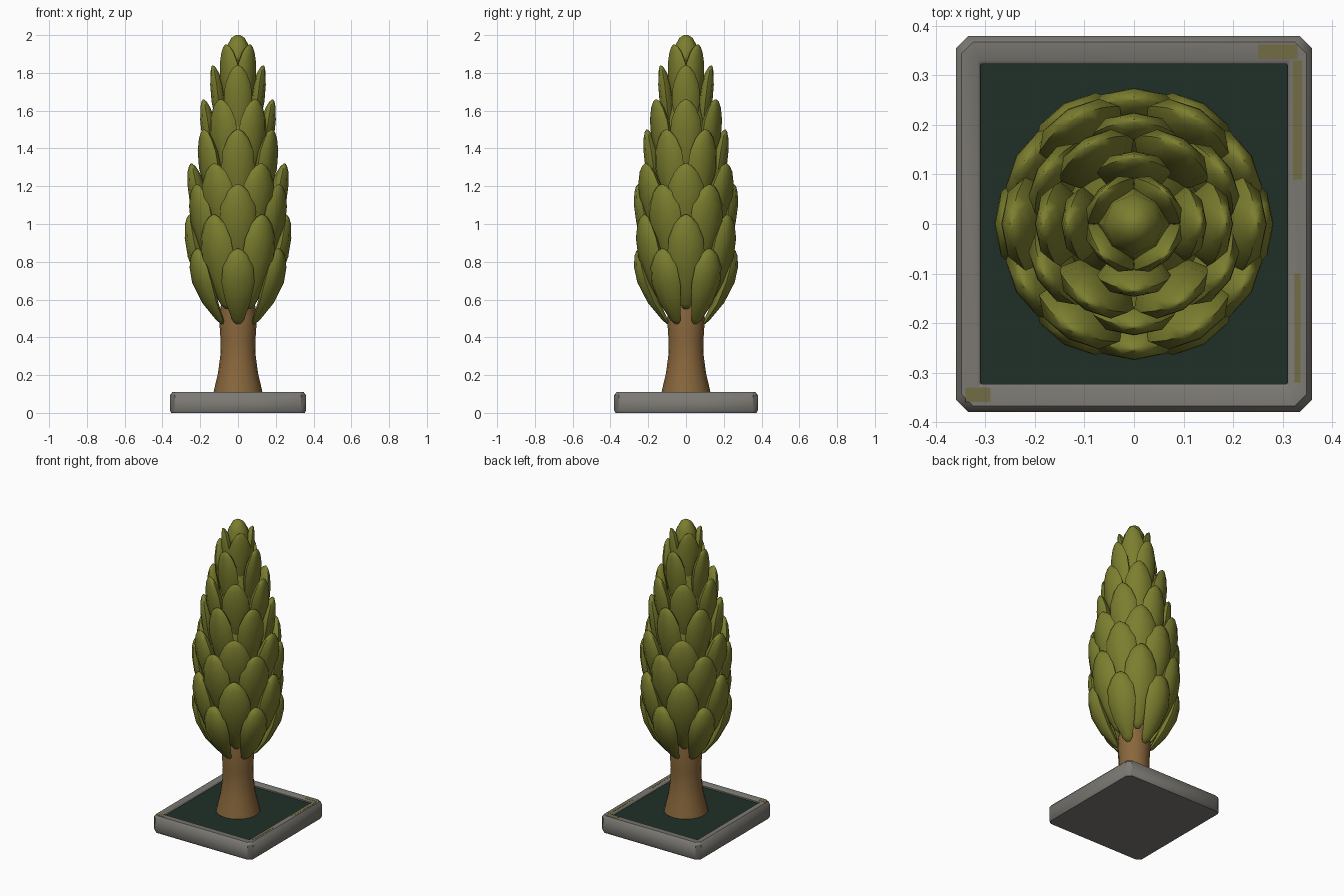
import bpy, bmesh, math
from mathutils import Vector

cube = bpy.data.objects.get("Cube")
if cube:
    bpy.data.objects.remove(cube, do_unlink=True)


def material(name, rgb):
    m = bpy.data.materials.new(name)
    m.use_nodes = True
    m.diffuse_color = (*rgb, 1)
    m.node_tree.nodes["Principled BSDF"].inputs["Base Color"].default_value = (*rgb, 1)
    return m


LEAF = material("olive leaf", (0.2, 0.21, 0.028))
BARK = material("brown bark", (0.25, 0.135, 0.045))
STONE = material("grey stone", (0.2, 0.19, 0.17))
SOIL = material("dark green soil", (0.014, 0.03, 0.021))
MOSS = material("moss stain", (0.17, 0.15, 0.06))


def finish(bm, name, mat, angle=40):
    bmesh.ops.recalc_face_normals(bm, faces=bm.faces[:])
    mesh = bpy.data.meshes.new(name)
    bm.to_mesh(mesh)
    bm.free()
    ob = bpy.data.objects.new(name, mesh)
    bpy.context.collection.objects.link(ob)
    mesh.materials.append(mat)
    bpy.ops.object.select_all(action='DESELECT')
    ob.select_set(True)
    bpy.context.view_layer.objects.active = ob
    bpy.ops.object.shade_smooth_by_angle(angle=math.radians(angle))
    return ob


def loft(bm, loops):
    """Skin a list of point loops and cap both ends."""
    rings = [[bm.verts.new(p) for p in loop] for loop in loops]
    n = len(rings[0])
    for a, b in zip(rings, rings[1:]):
        for i in range(n):
            j = (i + 1) % n
            bm.faces.new((a[i], a[j], b[j], b[i]))
    bm.faces.new(rings[0])
    bm.faces.new(rings[-1])


def lathe(name, profile, mat, sides=16):
    bm = bmesh.new()
    turn = [math.tau * i / sides for i in range(sides)]
    loft(bm, [[(r * math.cos(a), r * math.sin(a), z) for a in turn] for r, z in profile])
    return finish(bm, name, mat)


def box(name, size, centre, mat, bevel=0.0):
    bm = bmesh.new()
    bmesh.ops.create_cube(bm, size=1)
    for v in bm.verts:
        v.co = Vector(a * b + c for a, b, c in zip(v.co, size, centre))
    ob = finish(bm, name, mat)
    if bevel:
        mod = ob.modifiers.new("Bevel", 'BEVEL')
        mod.width, mod.segments = bevel, 2
    return ob


# Leaf outline: length fraction, width fraction, outward bulge fraction
OUTLINE = [(0, .12, 0), (.05, .34, .14), (.28, .74, .58), (.55, 1, .9),
           (.75, .92, 1), (.9, .62, .99), (.97, .34, .93), (1, .08, .85)]


def leaf(bm, angle, base_r, outer_r, z0, z1, half_width, thick):
    out = Vector((math.cos(angle), math.sin(angle), 0))
    side = Vector((-out.y, out.x, 0))
    loops = []
    for t, w, bulge in OUTLINE:
        radius = base_r + (outer_r - base_r) * bulge - thick * w
        middle = out * radius + Vector((0, 0, z0 + (z1 - z0) * t))
        loops.append([middle + side * (half_width * w * math.sin(a)) + out * (thick * w * math.cos(a))
                      for a in (math.tau * k / 8 for k in range(8))])
    loft(bm, loops)


# Leaf rings: count, start angle, base radius, outer radius, bottom, tip, half width
RINGS = [(6, 30, .10, .275, .47, .87, .088), (6, 0, .12, .282, .55, 1.05, .10),
         (6, 30, .15, .275, .75, 1.21, .10), (6, 0, .15, .268, .88, 1.32, .10),
         (6, 30, .13, .225, 1.05, 1.50, .088), (6, 0, .11, .2, 1.22, 1.66, .085),
         (4, 0, .08, .147, 1.42, 1.84, .075), (4, 45, .05, .1, 1.55, 1.95, .07)]
for k, (count, start, base_r, outer_r, z0, z1, hw) in enumerate(RINGS):
    bm = bmesh.new()
    for i in range(count):
        leaf(bm, math.radians(start) + math.tau * i / count, base_r, outer_r, z0, z1, hw, hw * .5)
    finish(bm, f"leaf_ring_{k + 1}", LEAF, 50)

# Top bud and inner foliage
lathe("top_bud", [(.03, 1.6), (.065, 1.75), (.072, 1.86), (.06, 1.94), (.035, 1.985), (.012, 2.0)], LEAF, 8)
lathe("foliage_core", [(.06, .58), (.14, .75), (.18, .95), (.17, 1.2), (.13, 1.45), (.07, 1.7)], LEAF)

# Trunk
lathe("trunk", [(.135, .08), (.125, .13), (.106, .21), (.094, .3), (.092, .38), (.1, .5), (.08, .65)], BARK)

# Planter: stone slab, raised rim, soil
HX, HY, TOP = .36, .38, .11


def rounded(hx, hy, cut, z):
    """Rectangle loop with chamfered corners."""
    corners = [(hx, hy - cut), (hx - cut, hy), (cut - hx, hy), (-hx, hy - cut),
               (-hx, cut - hy), (cut - hx, -hy), (hx - cut, -hy), (hx, cut - hy)]
    return [(x, y, z) for x, y in corners]


bm = bmesh.new()
loft(bm, [rounded(HX - .006, HY - .006, .024, 0), rounded(HX, HY, .026, .012),
          rounded(HX, HY, .026, TOP - .016), rounded(HX - .012, HY - .012, .024, TOP),
          rounded(HX - .045, HY - .05, .003, TOP), rounded(HX - .05, HY - .057, .002, TOP - .006),
          rounded(HX - .05, HY - .057, .002, TOP - .03)])
finish(bm, "planter", STONE)
box("soil", (.62, .646, .02), (0, 0, .085), SOIL)

# Moss stains on the rim
for name, x, y, sx, sy in [("back_left", .29, .348, .08, .03), ("left_back", .33, .21, .018, .24),
                           ("front_right", -.315, -.345, .05, .03), ("left_front", .33, -.21, .012, .22)]:
    box("moss_" + name, (sx, sy, .002), (x, y, TOP), MOSS)
